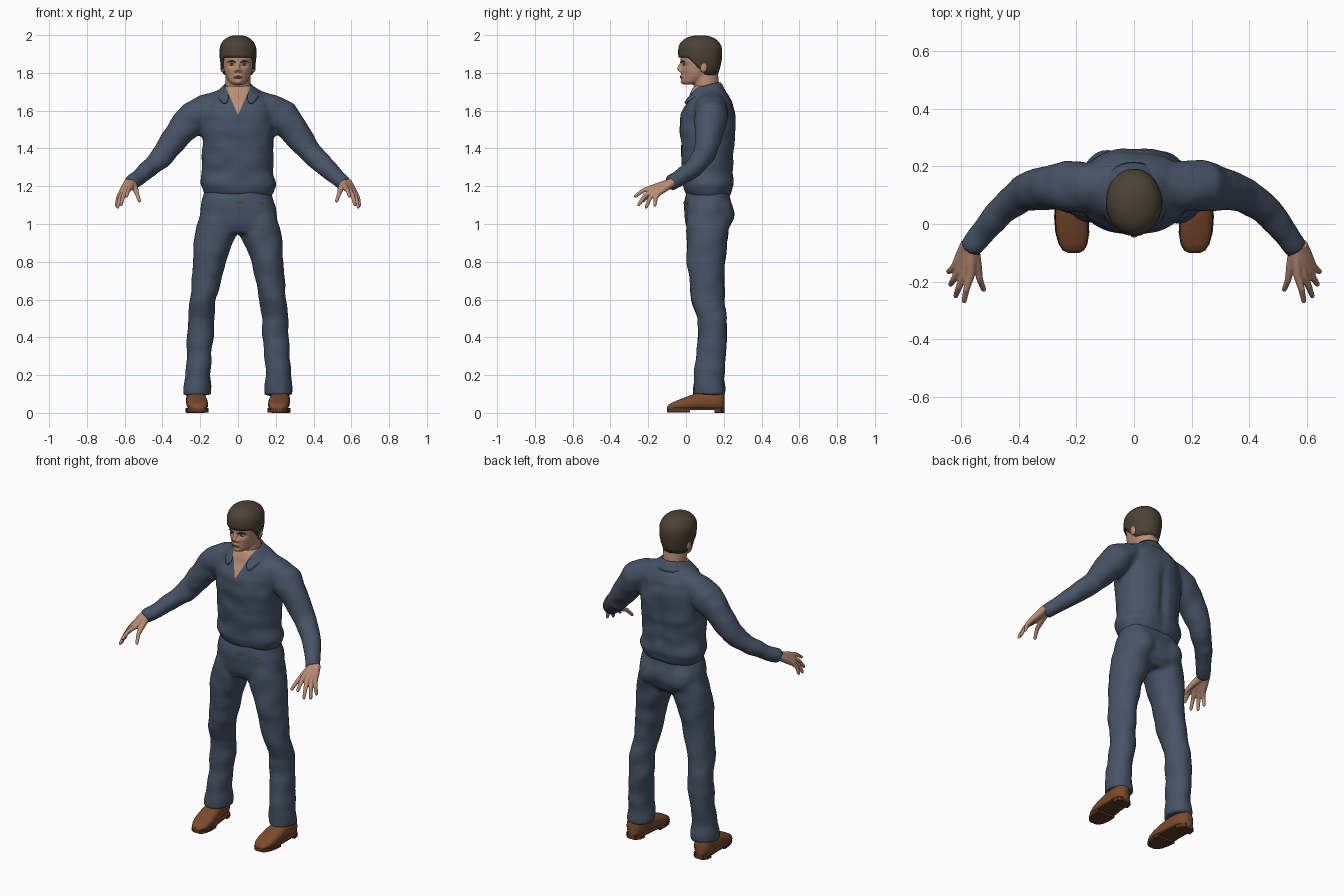
import bpy, bmesh, math
from mathutils import Vector, Matrix, noise

if "Cube" in bpy.data.objects:
    bpy.data.objects.remove(bpy.data.objects["Cube"])


def material(name, *rgb):
    m = bpy.data.materials.new(name)
    m.use_nodes = True
    m.diffuse_color = (*rgb, 1)
    m.node_tree.nodes["Principled BSDF"].inputs["Base Color"].default_value = (*rgb, 1)
    return m


CLOTH = material("blue cloth", .062, .086, .13)
SKIN = material("skin", .50, .27, .18)
LIP = material("lips", .36, .15, .11)
HAIR = material("brown hair", .07, .054, .034)
WHITE = material("eye white", .55, .5, .46)
DARK = material("dark iris", .03, .02, .015)
SHOE = material("shoe leather", .2, .07, .026)
SOLE = material("shoe sole", .1, .04, .018)
BROWN = material("waist tab", .09, .06, .03)


# Shape helpers
def loft(bm, rings, n=32, power=2.0):
    """Skin closed rings, each given as centre, half axis u, half axis v."""
    rows = []
    for c, u, v in rings:
        row = []
        for i in range(n):
            a = math.tau * i / n
            p, q = (math.copysign(abs(k) ** (2 / power), k) for k in (math.cos(a), math.sin(a)))
            row.append(bm.verts.new(Vector(c) + Vector(u) * p + Vector(v) * q))
        rows.append(row)
    for a, b in zip(rows, rows[1:]):
        for i in range(n):
            bm.faces.new((a[i], a[(i + 1) % n], b[(i + 1) % n], b[i]))
    bm.faces.new(rows[0])
    bm.faces.new(rows[-1])


def stack(bm, rows, power=2.3):
    """Level rings: height, half width, front y, back y."""
    loft(bm, [((0, (f + b) / 2, z), (w, 0, 0), (0, (b - f) / 2, 0)) for z, w, f, b in rows], power=power)


def tube(bm, pts, side=1, n=16):
    """Round tube through x, y, z, radius points."""
    P = [Vector((side * x, y, z)) for x, y, z, r in pts]
    rings = []
    for i, p in enumerate(P):
        t = (P[min(i + 1, len(P) - 1)] - P[max(i - 1, 0)]).normalized()
        u = t.cross(Vector((.3, 1, .2))).normalized()
        rings.append((p, u * pts[i][3], t.cross(u) * pts[i][3]))
    loft(bm, rings, n)


def ball(bm, c, r, seg=16):
    bmesh.ops.create_uvsphere(bm, u_segments=seg, v_segments=seg // 2, radius=1,
                              matrix=Matrix.Translation(c) @ Matrix.Diagonal((*r, 1)))


def finish(name, bm, *mats, angle=60):
    bmesh.ops.recalc_face_normals(bm, faces=bm.faces)
    me = bpy.data.meshes.new(name)
    bm.to_mesh(me)
    bm.free()
    ob = bpy.data.objects.new(name, me)
    bpy.context.collection.objects.link(ob)
    for m in mats:
        me.materials.append(m)
    bpy.ops.object.select_all(action="DESELECT")
    ob.select_set(True)
    bpy.context.view_layer.objects.active = ob
    bpy.ops.object.shade_smooth_by_angle(angle=math.radians(angle))
    return ob


def fuse(name, bm, voxel, repeat, *mats, sculpt=None):
    """Melt overlapping volumes into one skin, soften it, then sculpt it."""
    ob = finish(name, bm, *mats)
    m = ob.modifiers.new("melt", "REMESH")
    m.mode, m.voxel_size = "VOXEL", voxel
    m = ob.modifiers.new("soften", "SMOOTH")
    m.factor, m.iterations = .5, repeat
    dg = bpy.context.evaluated_depsgraph_get()
    me = bpy.data.meshes.new_from_object(ob.evaluated_get(dg))
    ob.modifiers.clear()
    ob.data = me
    me.materials.clear()
    for mat in mats:
        me.materials.append(mat)
    b = bmesh.new()
    b.from_mesh(me)
    b.normal_update()
    if sculpt:
        sculpt(b)
    for f in b.faces:
        f.smooth = True
    b.to_mesh(me)
    b.free()
    return ob


def bump(x, centre, width):
    return math.exp(-((x - centre) / width) ** 2)


def wrinkle(bm, depth, squash):
    for v in bm.verts:
        p = Vector((v.co.x * 9, v.co.y * 9, v.co.z * squash))
        v.co += v.normal * depth * noise.noise(p)


# Shirt: torso and sleeves, spine furrow, open neck
bm = bmesh.new()
stack(bm, [(1.145, .172, .01, .23), (1.17, .187, -.005, .245), (1.21, .202, -.017, .256),
           (1.27, .19, -.017, .248), (1.4, .188, -.028, .255), (1.5, .195, -.034, .265),
           (1.58, .2, -.026, .258), (1.64, .18, 0, .245), (1.69, .135, .02, .22), (1.73, .075, .045, .185)])
SLEEVE = [(.08, .125, 1.63, .08), (.17, .13, 1.6, .09), (.235, .132, 1.565, .09), (.304, .125, 1.49, .077),
          (.384, .105, 1.378, .062), (.463, .045, 1.3, .052), (.53, -.035, 1.243, .042), (.568, -.088, 1.215, .039)]
for s in (1, -1):
    tube(bm, SLEEVE, s, 24)


def shape_shirt(b):
    for v in b.verts:
        if v.co.y > .14 and abs(v.co.x) < .15:
            v.co.y -= .014 * bump(v.co.x, 0, .025) * bump(v.co.z, 1.38, .16)
    wrinkle(b, .009, 13)
    for s in (1, -1):
        near = [f for f in b.faces if f.calc_center_median().y < .1 and f.calc_center_median().z > 1.55
                and abs(f.calc_center_median().x) < .1]
        geom = near + list({e for f in near for e in f.edges}) + list({v for f in near for v in f.verts})
        bmesh.ops.bisect_plane(b, geom=geom, plane_co=(0, 0, 1.577), plane_no=(1, 0, -.44 * s))
    for f in b.faces:
        c = f.calc_center_median()
        f.material_index = int(c.y < .1 and abs(c.x) < .44 * (c.z - 1.577) and c.z > 1.577)


fuse("shirt", bm, .011, 4, CLOTH, SKIN, sculpt=shape_shirt)

# Collar: folded band with two pointed wings
inner = [(0, .19, 1.75), (.055, .175, 1.75), (.08, .115, 1.74), (.068, .05, 1.712), (.04, .008, 1.672)]
outer = [(0, .222, 1.695), (.085, .2, 1.7), (.122, .12, 1.7), (.112, .03, 1.675), (.073, -.02, 1.625)]
bm = bmesh.new()
for s in (1, -1):
    lo, hi = ([bm.verts.new((s * x, y, z)) for x, y, z in e] for e in (inner, outer))
    for i in range(4):
        bm.faces.new((lo[i], lo[i + 1], hi[i + 1], hi[i]))
bmesh.ops.remove_doubles(bm, verts=bm.verts, dist=.0005)
collar = finish("collar", bm, CLOTH)
collar.modifiers.new("round", "SUBSURF").levels = 2
collar.modifiers["round"].render_levels = 2
collar.modifiers.new("thickness", "SOLIDIFY").thickness = .009

# Trousers: pelvis, seat and legs
bm = bmesh.new()
stack(bm, [(1.19, .17, .01, .225), (1.14, .184, 0, .238), (1.09, .198, -.012, .246),
           (1.04, .208, -.01, .245), (.99, .215, 0, .232), (.95, .2, .02, .2)])
LEG = [(1.04, .105, .12, .1, .118), (.93, .125, .112, .109, .11), (.8, .153, .107, .086, .1),
       (.7, .167, .108, .078, .093), (.6, .184, .115, .07, .088), (.5, .195, .139, .068, .077),
       (.4, .2, .14, .071, .078), (.3, .207, .132, .067, .077), (.2, .213, .125, .065, .077),
       (.14, .215, .122, .074, .083), (.095, .216, .123, .074, .084)]
for s in (1, -1):
    loft(bm, [((s * x, y, z), (u, 0, 0), (0, v, 0)) for z, x, y, u, v in LEG])
    ball(bm, (s * .095, .165, 1.06), (.09, .092, .1))
trousers = fuse("trousers", bm, .011, 4, CLOTH, sculpt=lambda b: wrinkle(b, .009, 11))

# Waist tabs lying on the trousers
for name, x, w in (("buckle_tab", .012, .026), ("side_tab", .135, .02)):
    bm = bmesh.new()
    bmesh.ops.create_grid(bm, x_segments=6, y_segments=3, size=1,
                          matrix=Matrix.Translation((x, -.02, 1.115)) @ Matrix.Rotation(math.pi / 2, 4, "X")
                          @ Matrix.Diagonal((w, .009, 1, 1)))
    tab = finish(name, bm, BROWN)
    m = tab.modifiers.new("cling", "SHRINKWRAP")
    m.target, m.offset = trousers, .003

# Hands: every digit runs from the wrist through its knuckle to the tip
DIGITS = [((.568, -.178, 1.192), (.59, -.268, 1.147)), ((.59, -.178, 1.178), (.619, -.25, 1.103)),
          ((.607, -.165, 1.168), (.637, -.21, 1.09)), ((.62, -.147, 1.162), (.644, -.165, 1.1)),
          ((.543, -.15, 1.185), (.522, -.228, 1.122))]
for s, name in ((1, "left_hand"), (-1, "right_hand")):
    bm = bmesh.new()
    for i, (k, t) in enumerate(DIGITS):
        wrist = Vector((.562 + .006 * i * (i < 4), -.07, 1.222))
        knuckle, tip = Vector(k), Vector(t)
        mid = knuckle.lerp(tip, .5) + Vector((.003, -.004, .008))
        tube(bm, [(*wrist, .023), (*wrist.lerp(knuckle, .5), .02), (*knuckle, .0155),
                  (*mid, .0115), (*tip, .009)], s, 12)
        ball(bm, (s * tip.x, tip.y, tip.z), (.009,) * 3, 8)
    fuse(name, bm, .004, 2, SKIN)

# Head: skull, neck, nose, chin and ears
bm = bmesh.new()
stack(bm, [(1.738, .028, -.012, .04), (1.752, .046, -.021, .09), (1.78, .064, -.024, .14),
           (1.81, .074, -.026, .165), (1.84, .079, -.026, .172), (1.87, .082, -.03, .176),
           (1.92, .082, -.028, .176), (1.96, .07, -.008, .158), (1.985, .035, .03, .12)], 2.1)
tube(bm, [(0, .12, 1.6, .066), (0, .113, 1.69, .067), (0, .103, 1.8, .066)], n=24)
tube(bm, [(0, -.02, 1.862, .008), (0, -.033, 1.832, .01), (0, -.039, 1.813, .0125)])
ball(bm, (0, -.017, 1.755), (.022, .012, .014))
ball(bm, (0, -.02, 1.78), (.024, .011, .012))
for s in (1, -1):
    ball(bm, (s * .012, -.029, 1.811), (.009, .011, .008))
    ball(bm, (s * .083, .093, 1.832), (.011, .02, .032))


def shape_face(b):
    for v in b.verts:
        if v.co.y < .03:
            v.co.y += .011 * bump(abs(v.co.x), .034, .018) * bump(v.co.z, 1.844, .013)
            v.co.y += .004 * bump(abs(v.co.x), .05, .018) * bump(v.co.z, 1.785, .02)


fuse("head", bm, .005, 3, SKIN, sculpt=shape_face)

# Lips
bm = bmesh.new()
for z, h in ((1.782, .0035), (1.775, .0045)):
    ball(bm, (0, -.0255, z), (.021, .007, h))
finish("lips", bm, LIP)

# Eyes and brows
for s, side in ((1, "left"), (-1, "right")):
    for part, r, y, mat in (("eye", (.014, .006, .0065), -.009, WHITE), ("iris", (.0065, .005, .006), -.0125, DARK)):
        bm = bmesh.new()
        ball(bm, (s * .034, y, 1.845), r)
        finish(f"{side}_{part}", bm, mat)
    bm = bmesh.new()
    tube(bm, [(.014, -.026, 1.858, .003), (.034, -.0205, 1.863, .0042), (.055, -.008, 1.858, .002)], s, 8)
    finish(f"{side}_brow", bm, HAIR)

# Hair: cap whose lower edge drops from the fringe to the nape
bm = bmesh.new()
N, ROWS = 48, 12
grid = []
for j in range(ROWS + 1):
    row = []
    for i in range(N):
        a = math.tau * i / N
        back = -math.cos(a)
        low = 1.882 - .092 * min(1, max(0, (back + .55) / .75)) + .012 * bump(back, .12, .1)
        z = low + (1.999 - low) * math.sin(j / ROWS * math.pi / 2)
        if z > 1.91:
            r = max(0.02, 1 - ((z - 1.91) / .0895) ** 2.3) ** (1 / 2.3)
        else:
            r = 1 - .2 * ((1.91 - z) / .12) ** 2
        r *= 1 + .02 * noise.noise(Vector((math.sin(a) * 4, math.cos(a) * 4, z * 14)))
        row.append(bm.verts.new((.098 * r * math.sin(a), .075 - .117 * r * math.cos(a), z)))
    grid.append(row)
for a, b in zip(grid, grid[1:]):
    for i in range(N):
        bm.faces.new((a[i], a[(i + 1) % N], b[(i + 1) % N], b[i]))
bm.faces.new(grid[-1])
hair = finish("hair", bm, HAIR)
m = hair.modifiers.new("thickness", "SOLIDIFY")
m.thickness, m.offset = .02, -1

# Shoes: y, half width, top height
LAST = [(-.1, .018, .032), (-.092, .034, .043), (-.07, .047, .056), (-.03, .056, .073), (.02, .057, .092),
        (.08, .052, .115), (.15, .05, .12), (.185, .043, .115), (.203, .024, .1)]
for s, side in ((1, "left"), (-1, "right")):
    mid = lambda y: s * (.21 + .06 * (y + .1))
    bm = bmesh.new()
    loft(bm, [((mid(y), y, (h + .014) / 2), (w, 0, 0), (0, 0, (h - .014) / 2)) for y, w, h in LAST], 24, 2.6)
    finish(f"{side}_shoe", bm, SHOE)
    # Welt, fore sole and heel block
    bm = bmesh.new()
    for y0, y1, z0, z1 in ((-1, 1, .014, .026), (-1, .05, .002, .016), (.11, 1, 0, .016)):
        rows = [r for r in LAST if y0 < r[0] < y1]
        loft(bm, [((mid(y), y, (z0 + z1) / 2), (w + .003, 0, 0), (0, 0, (z1 - z0) / 2)) for y, w, h in rows], 16, 8)
    finish(f"{side}_sole", bm, SOLE, angle=35)
